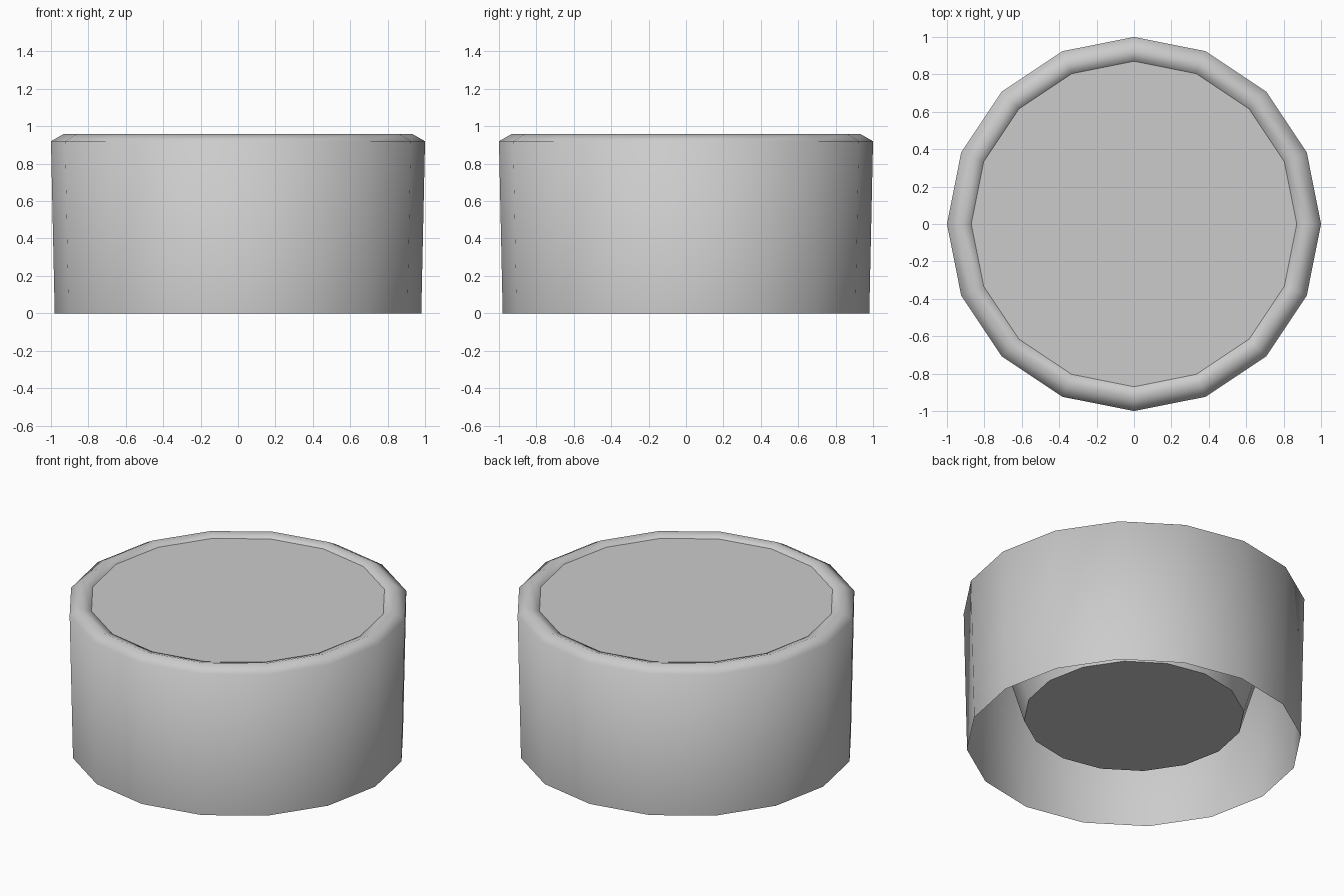
import bpy, bmesh
from math import cos, sin, tau

if "Cube" in bpy.data.objects:
    bpy.data.objects.remove(bpy.data.objects["Cube"])

SIDES = 16


def lathe(name, profile, cap_end=False, smooth=True):
    """Spin a (radius, z) profile into a 16-sided shell."""
    bm = bmesh.new()
    rings = [[bm.verts.new((r * cos(tau * i / SIDES), r * sin(tau * i / SIDES), z))
              for i in range(SIDES)] for r, z in profile]
    for a, b in zip(rings, rings[1:]):
        for i in range(SIDES):
            j = (i + 1) % SIDES
            bm.faces.new((a[i], a[j], b[j], b[i])).smooth = smooth
    if cap_end:
        bm.faces.new(rings[-1])
    mesh = bpy.data.meshes.new(name)
    bm.to_mesh(mesh)
    bm.free()
    obj = bpy.data.objects.new(name, mesh)
    bpy.context.collection.objects.link(obj)
    return obj


# Outer wall, rolled lip, and tapered inner bowl with its floor
lathe("cup_shell", [(0.98, 0.0), (1.0, 0.92), (0.93, 0.96),
                    (0.87, 0.94), (0.645, 0.18)], cap_end=True)

# Flat filling just below the lip
lathe("filling_disc", [(0.87, 0.94)], cap_end=True)
